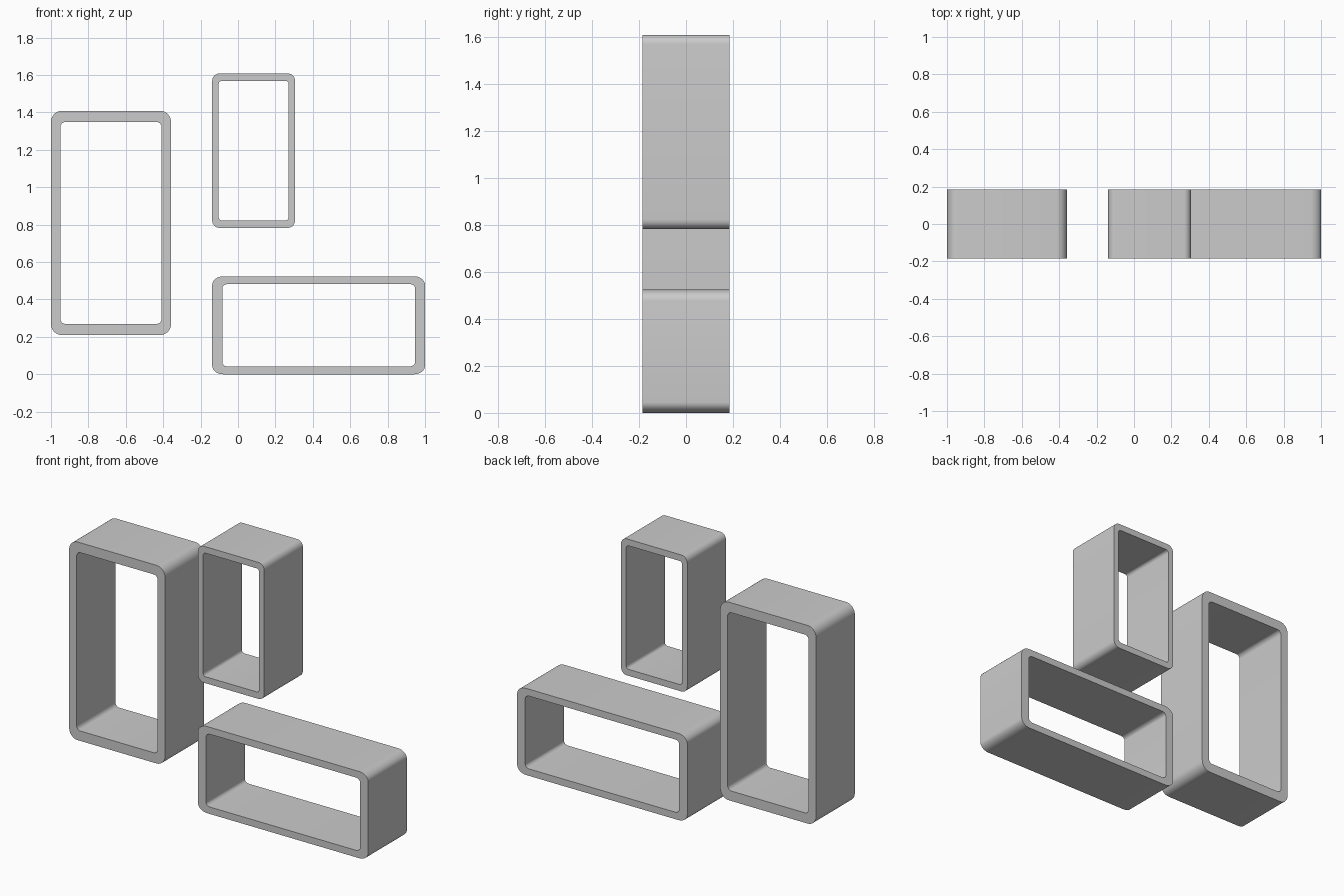
import bpy, bmesh, math

if "Cube" in bpy.data.objects:
    bpy.data.objects.remove(bpy.data.objects["Cube"])

DEPTH = 0.37
SEG = 8


def rounded_loop(x0, x1, z0, z1, rx, rz):
    """Counter-clockwise rounded rectangle in the XZ plane."""
    corners = [(x1 - rx, z1 - rz), (x0 + rx, z1 - rz),
               (x0 + rx, z0 + rz), (x1 - rx, z0 + rz)]
    pts = []
    for q, (cx, cz) in enumerate(corners):
        for i in range(SEG + 1):
            a = math.pi / 2 * (q + i / SEG)
            pts.append((cx + rx * math.cos(a), cz + rz * math.sin(a)))
    return pts


def frame(name, x0, x1, z0, z1, wx, wz, outer_r, inner_r):
    """Open box shelf: outer and inner rounded loops swept through the depth."""
    outer = rounded_loop(x0, x1, z0, z1, *outer_r)
    inner = rounded_loop(x0 + wx, x1 - wx, z0 + wz, z1 - wz, *inner_r)
    bm = bmesh.new()
    rings = [[bm.verts.new((x, y, z)) for x, z in loop]
             for loop, y in ((outer, -DEPTH / 2), (outer, DEPTH / 2),
                             (inner, DEPTH / 2), (inner, -DEPTH / 2))]
    n = len(outer)
    for r in range(4):
        a, b = rings[r], rings[(r + 1) % 4]
        for i in range(n):
            j = (i + 1) % n
            bm.faces.new((a[i], a[j], b[j], b[i]))
    bmesh.ops.recalc_face_normals(bm, faces=bm.faces)
    mesh = bpy.data.meshes.new(name)
    bm.to_mesh(mesh)
    bm.free()
    ob = bpy.data.objects.new(name, mesh)
    bpy.context.collection.objects.link(ob)
    bpy.ops.object.select_all(action='DESELECT')
    ob.select_set(True)
    bpy.context.view_layer.objects.active = ob
    bpy.ops.object.shade_smooth_by_angle(angle=math.radians(30))


# Three wall box shelves
frame("tall_shelf", -1.0, -0.358, 0.21, 1.408, 0.05, 0.06, (0.057, 0.06), (0.025, 0.028))
frame("small_shelf", -0.138, 0.305, 0.783, 1.608, 0.034, 0.039, (0.038, 0.04), (0.017, 0.02))
frame("wide_shelf", -0.138, 1.0, 0.0, 0.524, 0.054, 0.042, (0.06, 0.046), (0.028, 0.022))
